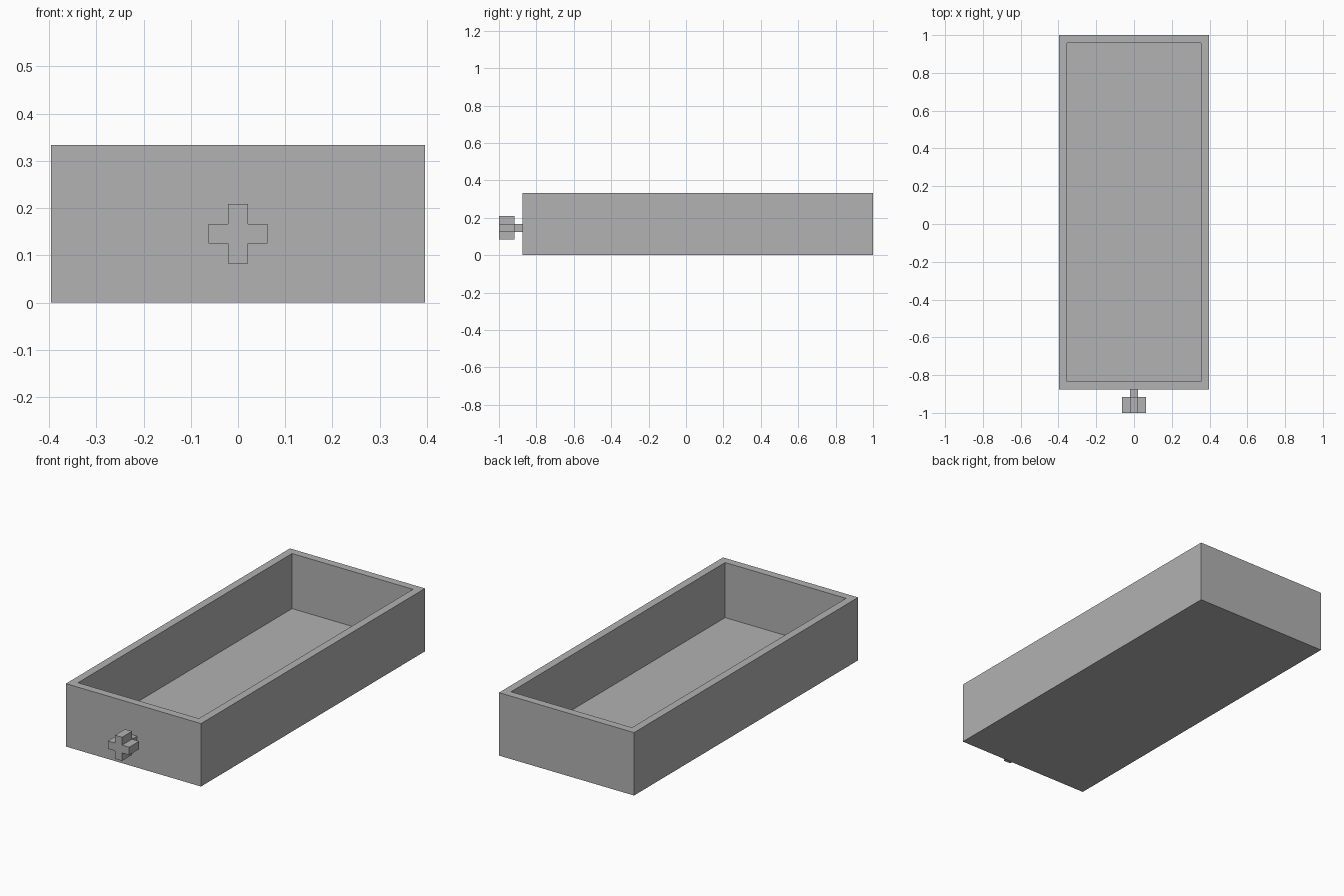
import bpy
import bmesh

U = 1 / 24  # wall thickness, the module of the whole drawer

cube = bpy.data.objects.get("Cube")
if cube:
    bpy.data.objects.remove(cube, do_unlink=True)

grey = bpy.data.materials.new("light grey")
grey.use_nodes = True
colour = (0.445, 0.445, 0.445, 1)
grey.diffuse_color = colour
grey.node_tree.nodes["Principled BSDF"].inputs["Base Color"].default_value = colour


def add_object(name, bm):
    bmesh.ops.recalc_face_normals(bm, faces=bm.faces)
    mesh = bpy.data.meshes.new(name)
    bm.to_mesh(mesh)
    bm.free()
    mesh.materials.append(grey)
    obj = bpy.data.objects.new(name, mesh)
    bpy.context.collection.objects.link(obj)
    return obj


def box(low, high):
    """Box between two corners, given in modules."""
    bm = bmesh.new()
    bmesh.ops.create_cube(bm, size=1)
    for v in bm.verts:
        v.co = [U * (h if c > 0 else l) for c, l, h in zip(v.co, low, high)]
    return bm


# Open tray: the top face is inset for the rim and sunk to the floor
bm = box((-9.5, -21, 0), (9.5, 24, 8))
bm.normal_update()
top = max(bm.faces, key=lambda f: f.calc_center_median().z)
bmesh.ops.inset_region(bm, faces=[top], thickness=U, use_even_offset=True)
well = bmesh.ops.extrude_face_region(bm, geom=[top])["geom"]
bmesh.ops.delete(bm, geom=[top], context="FACES_ONLY")
for v in well:
    if isinstance(v, bmesh.types.BMVert):
        v.co.z = U
add_object("drawer_tray", bm)

# Square stem joining the handle to the front
add_object("handle_stem", box((-0.5, -22, 3), (0.5, -21, 4)))

# Plus-shaped handle: a cross outline made from four turned corners
bm = bmesh.new()
outline = []
x, z = 0.5, 0.5
for turn in range(4):
    for px, pz in ((1.5, -0.5), (1.5, 0.5), (0.5, 0.5)):
        for _ in range(turn):
            px, pz = -pz, px
        outline.append(bm.verts.new((px * U, -24 * U, (3.5 + pz) * U)))
face = bm.faces.new(outline)
back = bmesh.ops.extrude_face_region(bm, geom=[face])["geom"]
for v in back:
    if isinstance(v, bmesh.types.BMVert):
        v.co.y = -22 * U
add_object("cross_handle", bm)
